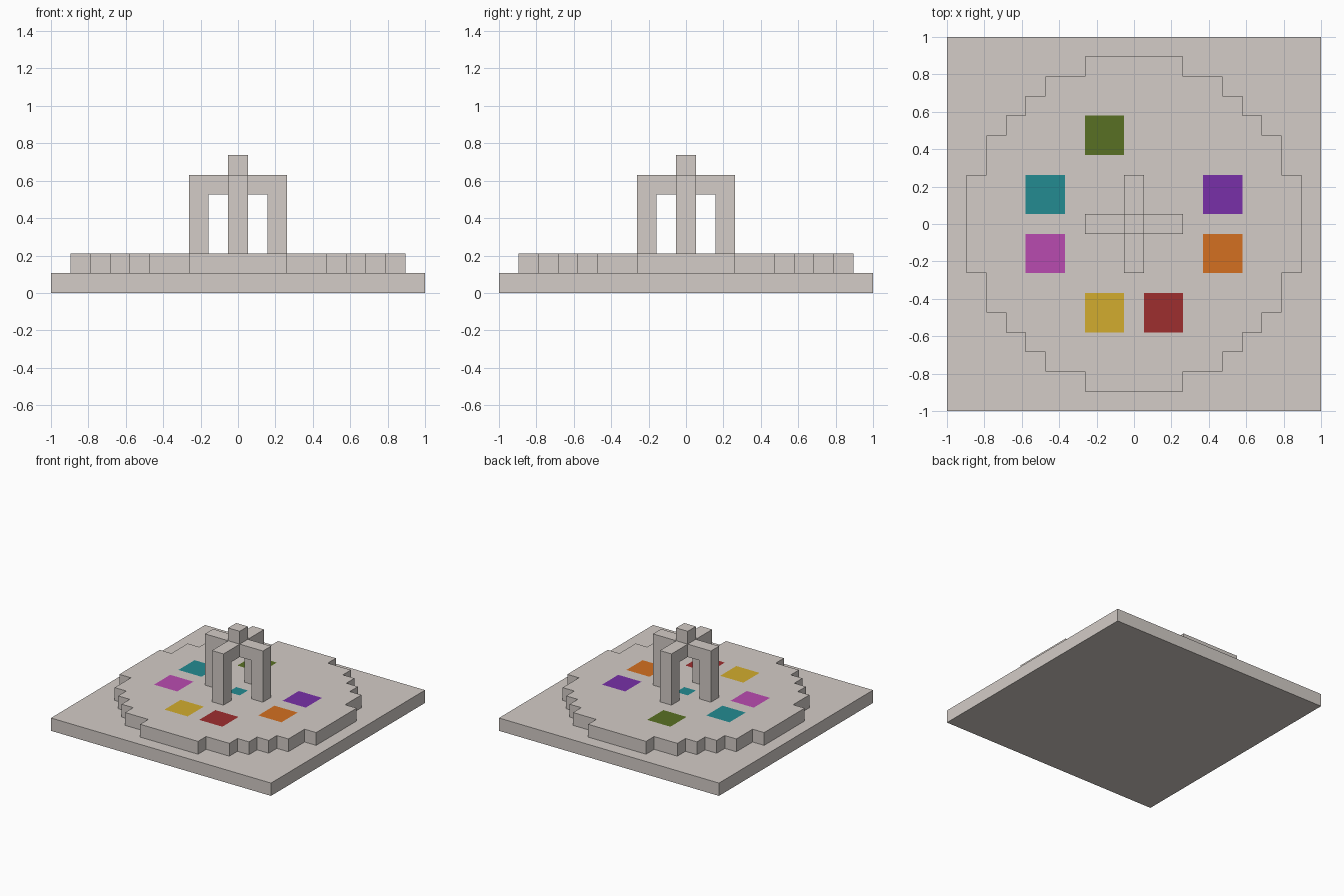
import bpy, bmesh
from mathutils import Vector

cube = bpy.data.objects.get("Cube")
if cube:
    bpy.data.objects.remove(cube, do_unlink=True)

U = 2 / 19  # size of one block


def material(name, r, g, b):
    """Flat material from 0-255 display values."""
    lin = [((c / 255 + 0.055) / 1.055) ** 2.4 for c in (r, g, b)] + [1]
    m = bpy.data.materials.new(name)
    m.use_nodes = True
    m.diffuse_color = lin
    bsdf = m.node_tree.nodes["Principled BSDF"]
    bsdf.inputs["Base Color"].default_value = lin
    bsdf.inputs["Roughness"].default_value = 0.8
    return m


stone = material("pale stone", 211, 204, 199)
tiles = [  # material, lowest-corner block of each two-block square
    (material("olive green", 88, 112, 35), (-2, 4)),
    (material("teal", 36, 139, 145), (-5, 1)),
    (material("magenta", 185, 75, 176), (-5, -2)),
    (material("yellow", 210, 172, 46), (-2, -5)),
    (material("red", 158, 46, 47), (1, -5)),
    (material("orange", 211, 112, 33), (4, -2)),
    (material("purple", 120, 48, 168), (4, 1)),
]


def finish(bm, name, mats):
    bmesh.ops.recalc_face_normals(bm, faces=bm.faces)
    mesh = bpy.data.meshes.new(name)
    bm.to_mesh(mesh)
    bm.free()
    for m in mats:
        mesh.materials.append(m)
    obj = bpy.data.objects.new(name, mesh)
    bpy.context.collection.objects.link(obj)
    return obj


def box(name, lo, hi):
    bm = bmesh.new()
    bmesh.ops.create_cube(bm, size=1)
    lo, hi = Vector(lo), Vector(hi)
    for v in bm.verts:
        v.co = (Vector(a if c < 0 else b for c, a, b in zip(v.co, lo, hi))) * U
    return finish(bm, name, [stone])


def arch(name, profile, along_y=False):
    """Extrude an upright profile, one block thick, along x or y."""
    bm = bmesh.new()
    verts = [bm.verts.new((a * U, -U / 2, z * U)) for a, z in profile]
    face = bm.faces.new(verts)
    ext = bmesh.ops.extrude_face_region(bm, geom=[face])["geom"]
    moved = [g for g in ext if isinstance(g, bmesh.types.BMVert)]
    bmesh.ops.translate(bm, verts=moved, vec=(0, U, 0))
    if along_y:
        for v in bm.verts:
            v.co.x, v.co.y = -v.co.y, v.co.x
    return finish(bm, name, [stone])


# Square base slab
box("base_slab", (-9.5, -9.5, 0), (9.5, 9.5, 1))

# Stepped round platform with coloured floor squares
bm = bmesh.new()
cells = [(i, j) for i in range(-8, 9) for j in range(-8, 9) if i * i + j * j <= 70]
corners = {}


def corner(x, y):
    if (x, y) not in corners:
        corners[x, y] = bm.verts.new(((x - 0.5) * U, (y - 0.5) * U, 2 * U))
    return corners[x, y]


for i, j in cells:
    bm.faces.new([corner(i, j), corner(i + 1, j), corner(i + 1, j + 1), corner(i, j + 1)])
rim = [e for e in bm.edges if e.is_boundary]
skirt = bmesh.ops.extrude_edge_only(bm, edges=rim)["geom"]
bmesh.ops.translate(bm, verts=[g for g in skirt if isinstance(g, bmesh.types.BMVert)],
                    vec=(0, 0, -U))
bm.normal_update()
for f in bm.faces:
    if abs(f.normal.z) < 0.5:
        continue
    c = f.calc_center_median() / U
    i, j = round(c.x), round(c.y)
    for n, (_, (a, b)) in enumerate(tiles, 1):
        if i in (a, a + 1) and j in (b, b + 1):
            f.material_index = n
    if i == j == 0:  # centre square is teal
        f.material_index = 2
finish(bm, "round_platform", [stone] + [m for m, _ in tiles])

# Crossed arches in the middle
full = [(-2.5, 2), (-1.5, 2), (-1.5, 5), (1.5, 5), (1.5, 2), (2.5, 2), (2.5, 6), (-2.5, 6)]
half = [(0.5, 5), (1.5, 5), (1.5, 2), (2.5, 2), (2.5, 6), (0.5, 6)]
arch("main_arch", full)
arch("back_half_arch", half, True)
arch("front_half_arch", [(-a, z) for a, z in half], True)

# Block on top of the crossing
box("top_block", (-0.5, -0.5, 6), (0.5, 0.5, 7))
